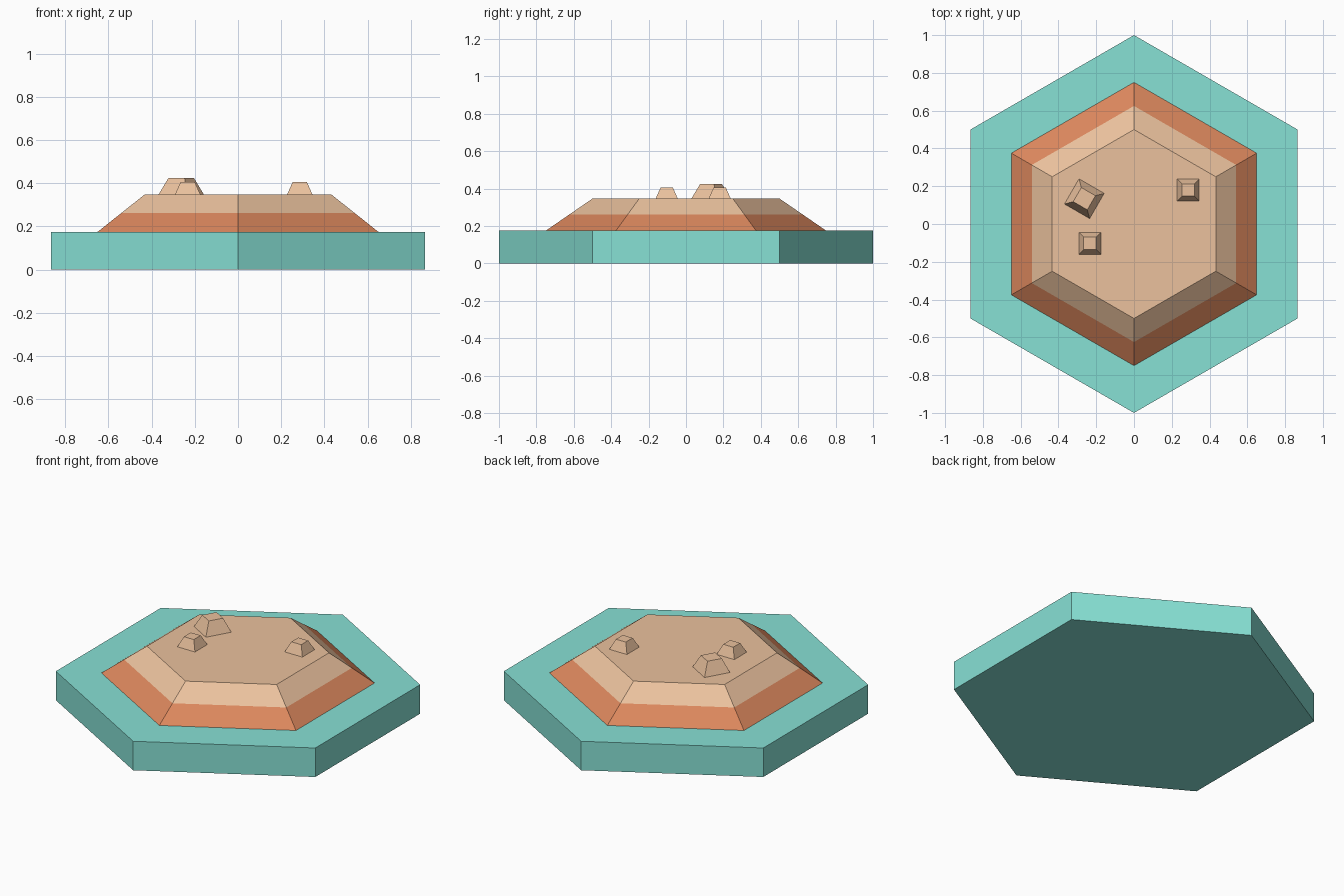
import bpy
from math import sin, cos, pi, radians

if "Cube" in bpy.data.objects:
    bpy.data.objects.remove(bpy.data.objects["Cube"])


def material(name, rgb):
    m = bpy.data.materials.new(name)
    m.diffuse_color = [(c / 255) ** 2.2 for c in rgb] + [1]
    m.use_nodes = True
    m.node_tree.nodes["Principled BSDF"].inputs["Base Color"].default_value = m.diffuse_color
    return m


teal = material("teal", (134, 224, 212))
orange = material("orange", (218, 134, 93))
sand = material("sand", (234, 192, 156))


def stacked(name, sides, rings, mats, loc=(0, 0, 0), turn=90, bottom=True):
    """Flat-faced solid from (radius, z) rings; one material per band, last one on the cap."""
    verts = [(r * cos(radians(turn) + 2 * pi * i / sides),
              r * sin(radians(turn) + 2 * pi * i / sides), z)
             for r, z in rings for i in range(sides)]
    faces, slots = [], []
    for k in range(len(rings) - 1):
        for i in range(sides):
            j = (i + 1) % sides
            a, b = k * sides, (k + 1) * sides
            faces.append((a + i, a + j, b + j, b + i))
            slots.append(k)
    faces.append(tuple(range(len(verts) - sides, len(verts))))
    slots.append(len(mats) - 1)
    if bottom:
        faces.append(tuple(reversed(range(sides))))
        slots.append(0)
    mesh = bpy.data.meshes.new(name)
    mesh.from_pydata(verts, [], faces)
    for m in mats:
        mesh.materials.append(m)
    for p, s in zip(mesh.polygons, slots):
        p.material_index = s
    ob = bpy.data.objects.new(name, mesh)
    ob.location = loc
    bpy.context.collection.objects.link(ob)
    return ob


BASE, TOP = 0.175, 0.347

# Hexagonal water tile
stacked("water_base", 6, [(1, 0), (1, BASE)], [teal])

# Sloped island with an orange lower band and sandy top
stacked("island", 6, [(0.75, BASE), (0.625, (BASE + TOP) / 2), (0.5, TOP)],
        [orange, sand], bottom=False)

# Tapered square rocks: x, y, half width, height, rotation
rocks = [(0.286, 0.18, 0.059, 0.058, 0),
         (-0.233, -0.103, 0.059, 0.058, 0),
         (-0.263, 0.134, 0.077, 0.077, -30)]
for n, (x, y, half, h, rot) in enumerate(rocks, 1):
    r = half * 2 ** 0.5
    stacked(f"rock_{n}", 4, [(r, 0), (r * 0.56, h)], [sand],
            (x, y, TOP), 45 + rot, bottom=False)
